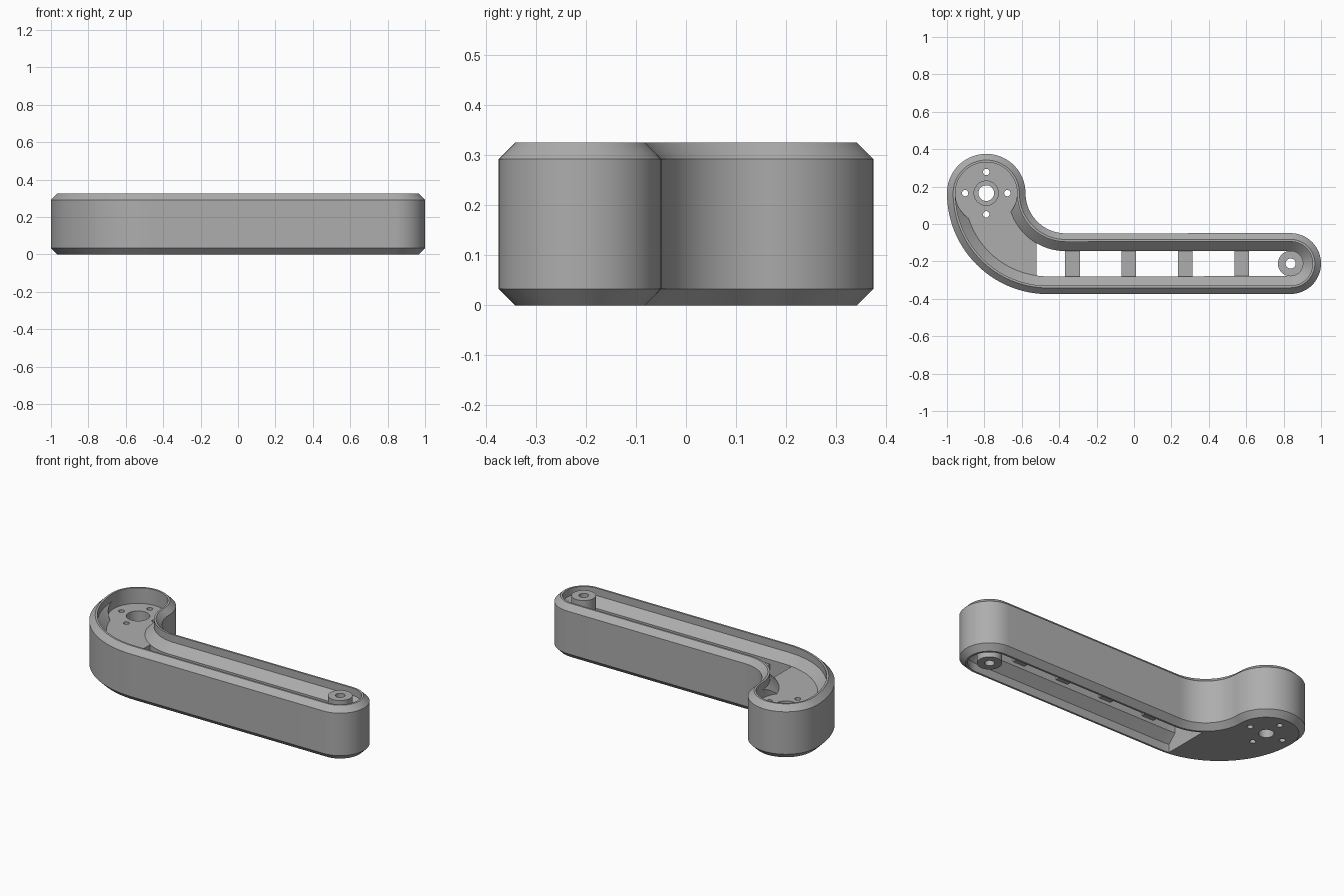
import bpy, bmesh, math

if "Cube" in bpy.data.objects:
    bpy.data.objects.remove(bpy.data.objects["Cube"])

grey = bpy.data.materials.new("mid_grey")
grey.diffuse_color = (0.42, 0.42, 0.42, 1)
grey.use_nodes = True
grey.node_tree.nodes["Principled BSDF"].inputs["Base Color"].default_value = grey.diffuse_color

HUB = (-0.79, 0.165)
TIP = (0.8375, -0.2115)


def outline(d):
    """Arm outline of tangent arcs, moved inward by d."""
    def arc(cx, cy, r, a0, a1, n):
        return [(cx + r * math.cos(math.radians(a0 + (a1 - a0) * i / n)),
                 cy + r * math.sin(math.radians(a0 + (a1 - a0) * i / n))) for i in range(n + 1)]
    return (arc(*HUB, 0.21 - d, 180, 0, 36)
            + arc(-0.365, 0.165, 0.215 + d, 180, 270, 20)[1:]
            + arc(*TIP, 0.1625 - d, 90, -90, 32)
            + arc(-0.46, 0.165, 0.54 - d, 270, 180, 32)[:-1])


def make(name, bm):
    bmesh.ops.recalc_face_normals(bm, faces=bm.faces)
    me = bpy.data.meshes.new(name)
    bm.to_mesh(me)
    bm.free()
    me.materials.append(grey)
    ob = bpy.data.objects.new(name, me)
    bpy.context.collection.objects.link(ob)
    return ob


def loft(name, sections, closed=False, clip_x=None):
    """Skin point rings; cap the ends, or join last to first when closed."""
    bm = bmesh.new()
    rings = [[bm.verts.new((x, y, z)) for x, y in pts] for pts, z in sections]
    n = len(rings[0])
    pairs = list(zip(rings, rings[1:])) + ([(rings[-1], rings[0])] if closed else [])
    for a, b in pairs:
        for i in range(n):
            j = (i + 1) % n
            bm.faces.new((a[i], a[j], b[j], b[i]))
    if not closed:
        bm.faces.new(rings[0])
        bm.faces.new(rings[-1])
    if clip_x is not None:
        cut = bmesh.ops.bisect_plane(bm, geom=bm.verts[:] + bm.edges[:] + bm.faces[:],
                                     plane_co=(clip_x, 0, 0), plane_no=(1, 0, 0), clear_inner=True)
        edges = [e for e in cut["geom_cut"] if isinstance(e, bmesh.types.BMEdge)]
        bmesh.ops.holes_fill(bm, edges=edges, sides=0)
    return make(name, bm)


def circle(c, r, n=48):
    return [(c[0] + r * math.cos(2 * math.pi * i / n), c[1] + r * math.sin(2 * math.pi * i / n))
            for i in range(n)]


def cylinder(name, c, r, z0, z1, n=48):
    return loft(name, [(circle(c, r, n), z0), (circle(c, r, n), z1)])


def profile(*dz):
    return [(outline(d), z) for d, z in dz]


def activate(ob):
    bpy.ops.object.select_all(action='DESELECT')
    ob.select_set(True)
    bpy.context.view_layer.objects.active = ob


def subtract(ob, cutter):
    cutter.hide_render = True
    mod = ob.modifiers.new("cut", 'BOOLEAN')
    mod.operation, mod.solver, mod.object = 'DIFFERENCE', 'EXACT', cutter
    activate(ob)
    bpy.ops.object.modifier_apply(modifier=mod.name)
    bpy.data.objects.remove(cutter)


# Arm body with chamfered top and bottom edges
arm = loft("arm_body", profile((0.033, 0), (0, 0.033), (0, 0.292), (0.033, 0.325)))

# Upper recess with sloped ledge, and through slot along the arm
subtract(arm, loft("recess_cutter", profile((0.095, 0.23), (0.045, 0.28), (0.045, 0.4))))
subtract(arm, loft("slot_cutter", profile((0.045, -0.1), (0.045, 0.05), (0.095, 0.1), (0.095, 0.25)),
                   clip_x=-0.52))

# Round hub pocket, counterbored centre hole and four screw holes
subtract(arm, cylinder("pocket_cutter", HUB, 0.165, 0.23, 0.42, 72))
subtract(arm, cylinder("bore_cutter", HUB, 0.042, -0.1, 0.4))
subtract(arm, cylinder("counterbore_cutter", HUB, 0.065, 0.13, 0.4))
for k in range(4):
    a = k * math.pi / 2
    spot = (HUB[0] + 0.113 * math.cos(a), HUB[1] + 0.113 * math.sin(a))
    subtract(arm, cylinder("screw_cutter", spot, 0.017, -0.1, 0.4, 24))

# Hollow boss at the tip
boss = loft("tip_boss", [(circle(TIP, 0.027), 0), (circle(TIP, 0.068), 0),
                         (circle(TIP, 0.068), 0.325), (circle(TIP, 0.027), 0.325)], closed=True)

for ob in (arm, boss):
    activate(ob)
    bpy.ops.object.shade_smooth_by_angle(angle=math.radians(25))

# Cross bars bridging the slot
for k in range(4):
    x = -0.33 + 0.302 * k
    square = [(x - 0.04, -0.30), (x + 0.04, -0.30), (x + 0.04, -0.12), (x - 0.04, -0.12)]
    loft(f"cross_bar_{k + 1}", [(square, 0.122), (square, 0.203)])
